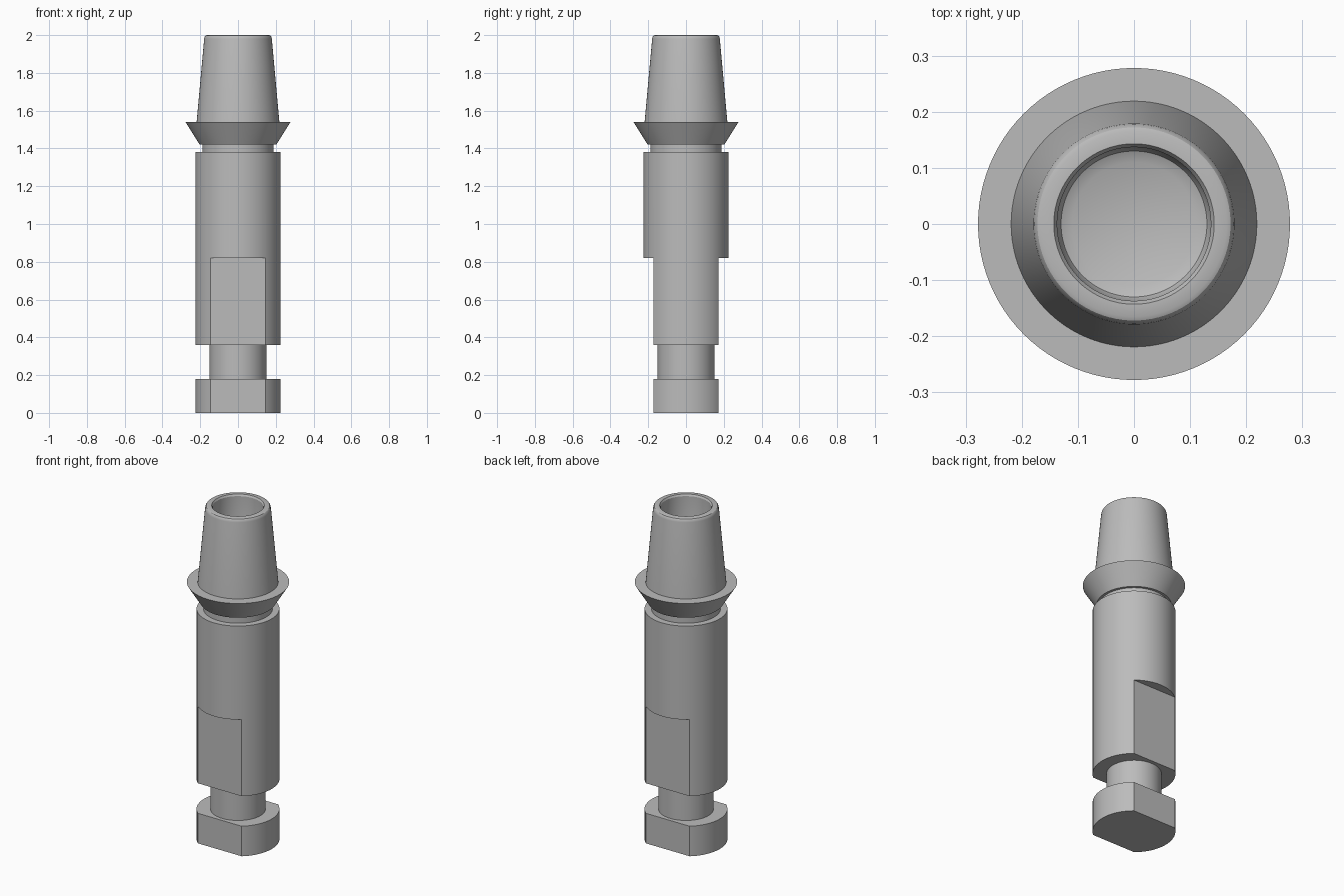
import bpy, bmesh, math

if "Cube" in bpy.data.objects:
    bpy.data.objects.remove(bpy.data.objects["Cube"], do_unlink=True)

SEGMENTS = 96
BODY_R, FLAT_Y = 0.225, 0.172

steel = bpy.data.materials.new("grey steel")
steel.use_nodes = True
steel.diffuse_color = (0.5, 0.5, 0.5, 1)
steel.node_tree.nodes["Principled BSDF"].inputs["Base Color"].default_value = (0.5, 0.5, 0.5, 1)


def lathe(name, profile):
    """Spin a (radius, z) outline, starting and ending on the axis, into a solid."""
    bm = bmesh.new()
    verts = [bm.verts.new((r, 0, z)) for r, z in profile]
    edges = [bm.edges.new(pair) for pair in zip(verts, verts[1:])]
    bmesh.ops.spin(bm, geom=verts + edges, cent=(0, 0, 0), axis=(0, 0, 1),
                   angle=math.tau, steps=SEGMENTS, use_duplicate=False)
    bmesh.ops.remove_doubles(bm, verts=bm.verts, dist=0.0001)
    bmesh.ops.recalc_face_normals(bm, faces=bm.faces)
    mesh = bpy.data.meshes.new(name)
    bm.to_mesh(mesh)
    bm.free()
    mesh.materials.append(steel)
    obj = bpy.data.objects.new(name, mesh)
    bpy.context.collection.objects.link(obj)
    return obj


def activate(obj):
    bpy.ops.object.select_all(action='DESELECT')
    obj.select_set(True)
    bpy.context.view_layer.objects.active = obj


def mill_flats(obj, top):
    """Cut matching flats into the front and back, up to the given height."""
    for side in (-1, 1):
        bpy.ops.mesh.primitive_cube_add(size=1, location=(0, side * (FLAT_Y + 0.5), top - 0.5))
        cutter = bpy.context.object
        cutter.name = "flat_cutter"
        cutter.hide_render = True
        cutter.data.materials.append(steel)
        activate(obj)
        cut = obj.modifiers.new("flat", 'BOOLEAN')
        cut.operation = 'DIFFERENCE'
        cut.solver = 'EXACT'
        cut.object = cutter
        bpy.ops.object.modifier_apply(modifier=cut.name)
        bpy.data.objects.remove(cutter, do_unlink=True)


def cylinder(name, radius, low, high):
    return lathe(name, [(0, low), (radius, low), (radius, high), (0, high)])


# Foot, pin and shank
foot = cylinder("foot", BODY_R, 0, 0.18)
mill_flats(foot, 0.4)
pin = cylinder("pin", 0.15, 0.17, 0.37)
shank = cylinder("shank", BODY_R, 0.36, 1.38)
mill_flats(shank, 0.82)

# Neck, flared collar and tapered hollow post in one outline
post = lathe("collar_and_post", [
    (0, 1.37), (0.188, 1.37), (0.188, 1.42), (0.203, 1.42),
    (0.278, 1.54), (0.219, 1.54),
    (0.179, 1.98), (0.177, 1.99), (0.172, 1.997), (0.165, 2.0),
    (0.143, 2.0), (0.137, 1.99),
    (0.137, 1.58), (0.13, 1.565), (0.11, 1.555), (0, 1.555)])

for part in (foot, pin, shank, post):
    activate(part)
    bpy.ops.object.shade_smooth_by_angle(angle=math.radians(30))
